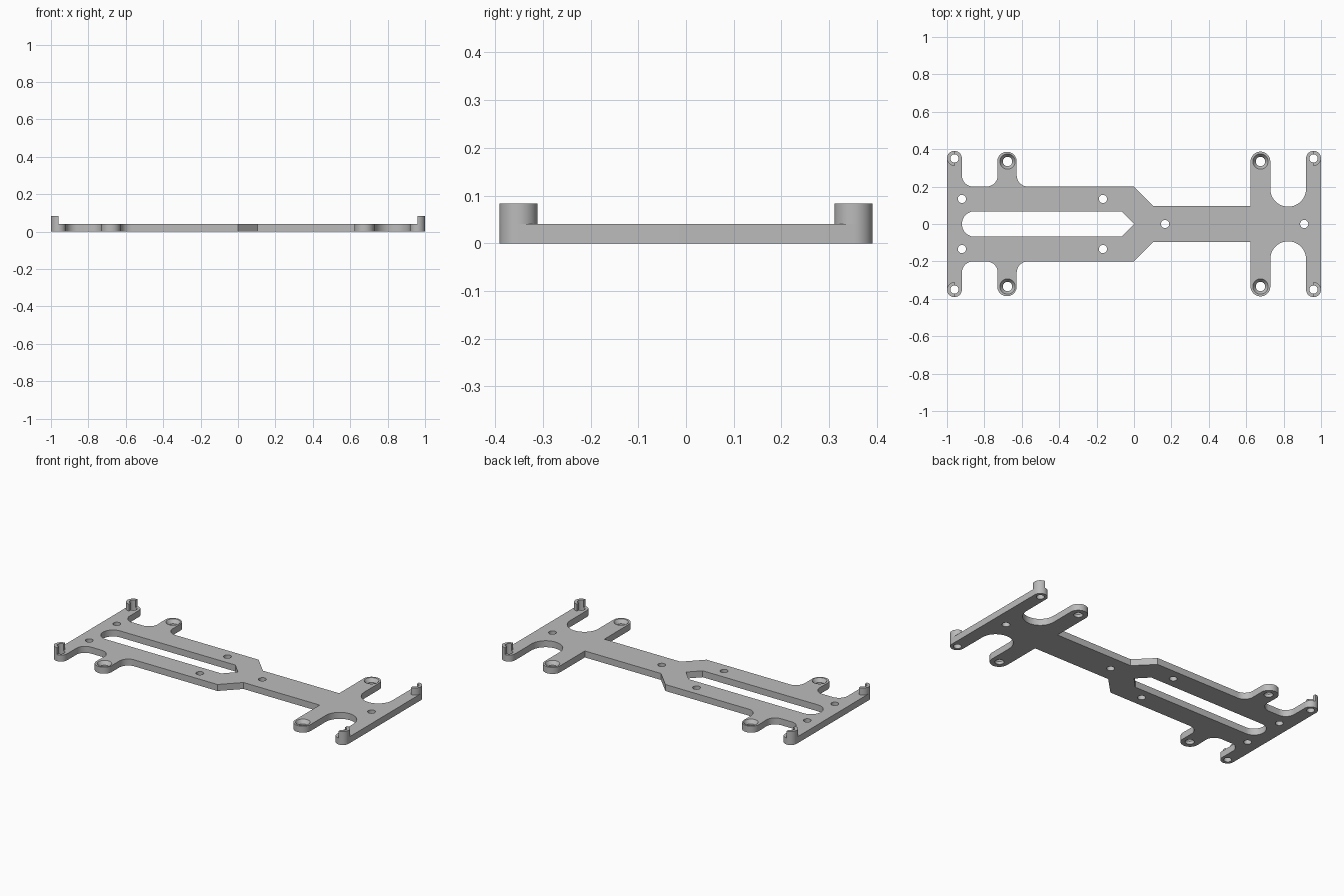
import bpy, bmesh
from math import sin, cos, radians

if "Cube" in bpy.data.objects:
    bpy.data.objects.remove(bpy.data.objects["Cube"])

THICK, POST_TOP = 0.04, 0.083
ARM_X, ARM_Y, ARM_R = 0.96, 0.351, 0.04
TAB_X, TAB_Y, TAB_R = 0.676, 0.334, 0.053
HOLE_R = 0.022

grey = bpy.data.materials.new("plain grey")
grey.use_nodes = True
grey.diffuse_color = (0.5, 0.5, 0.5, 1)
grey.node_tree.nodes["Principled BSDF"].inputs["Base Color"].default_value = (0.5, 0.5, 0.5, 1)


def arc(cx, cy, r, start, end, steps=16):
    angles = [radians(start + (end - start) * i / steps) for i in range(steps + 1)]
    return [(cx + r * cos(a), cy + r * sin(a)) for a in angles]


def finish(bm, name):
    bmesh.ops.recalc_face_normals(bm, faces=bm.faces)
    mesh = bpy.data.meshes.new(name)
    bm.to_mesh(mesh)
    bm.free()
    mesh.materials.append(grey)
    obj = bpy.data.objects.new(name, mesh)
    bpy.context.collection.objects.link(obj)
    return obj


def prism(bm, points, z0, z1):
    low = [bm.verts.new((x, y, z0)) for x, y in points]
    high = [bm.verts.new((x, y, z1)) for x, y in points]
    bm.faces.new(low)
    bm.faces.new(high)
    n = len(points)
    for i in range(n):
        j = (i + 1) % n
        bm.faces.new((low[i], low[j], high[j], high[i]))


def lathe(bm, x, y, profile, steps=32):
    """Closed solid turned about a vertical axis from (radius, z) pairs."""
    rings = [[bm.verts.new((px, py, z)) for px, py in arc(x, y, r, 0, 360, steps)[:-1]]
             for r, z in profile]
    bm.faces.new(rings[0])
    bm.faces.new(rings[-1])
    for a, b in zip(rings, rings[1:]):
        for i in range(steps):
            j = (i + 1) % steps
            bm.faces.new((a[i], a[j], b[j], b[i]))


def shade(obj):
    bpy.ops.object.select_all(action="DESELECT")
    obj.select_set(True)
    bpy.context.view_layer.objects.active = obj
    bpy.ops.object.shade_smooth_by_angle(angle=radians(30))


# Back half of the plate outline, from left end to right end
half = arc(-ARM_X, ARM_Y, ARM_R, 180, 0)
half += arc(-0.86, 0.26, 0.06, 180, 270)
half += arc(-0.789, 0.26, 0.06, 270, 360)
half += arc(-TAB_X - 0.003, TAB_Y, TAB_R - 0.001, 180, 0)
half += arc(-0.567, 0.26, 0.06, 180, 270)
half += [(0, 0.2), (0.104, 0.095), (TAB_X - TAB_R, 0.095)]
half += arc(TAB_X, TAB_Y, TAB_R, 180, 0)
half += arc(0.8245, 0.188, 0.0955, 180, 360, 24)
half += arc(ARM_X, ARM_Y, ARM_R, 180, 0)
outline = half + [(x, -y) for x, y in reversed(half)]

bm = bmesh.new()
prism(bm, outline, 0, THICK)
plate = finish(bm, "chassis_plate")

# Slot, screw holes and countersunk tab holes
bm = bmesh.new()
slot = arc(-0.852, 0, 0.068, 90, 270, 24) + [(-0.066, -0.068), (0, 0), (-0.066, 0.068)]
prism(bm, slot, -0.1, 0.1)
straight = [(HOLE_R, -0.1), (HOLE_R, 0.1)]
for x in (0.166, 0.91):
    lathe(bm, x, 0, straight)
for side in (-1, 1):
    for x in (-0.92, -0.166):
        lathe(bm, x, side * 0.134, straight)
    for end in (-1, 1):
        lathe(bm, end * ARM_X, side * ARM_Y, straight)
        lathe(bm, end * TAB_X, side * TAB_Y,
              [(0.025, -0.1), (0.025, 0.018), (0.041, THICK), (0.041, 0.1)])
cutter = finish(bm, "hole_cutter")
cutter.hide_render = True

cut = plate.modifiers.new("holes", "BOOLEAN")
cut.operation = "DIFFERENCE"
cut.solver = "EXACT"
cut.object = cutter
bpy.ops.object.select_all(action="DESELECT")
plate.select_set(True)
bpy.context.view_layer.objects.active = plate
bpy.ops.object.modifier_apply(modifier="holes")
bpy.data.objects.remove(cutter)
shade(plate)

# Half-ring posts on the outer side of each arm tip
for end, end_name in ((-1, "right"), (1, "left")):
    for side, side_name in ((-1, "front"), (1, "back")):
        ring = arc(ARM_X, ARM_Y, ARM_R, -90, 90, 20) + arc(ARM_X, ARM_Y, HOLE_R, 90, -90, 20)
        bm = bmesh.new()
        prism(bm, [(end * x, side * y) for x, y in ring], THICK, POST_TOP)
        shade(finish(bm, f"{side_name}_{end_name}_post"))
